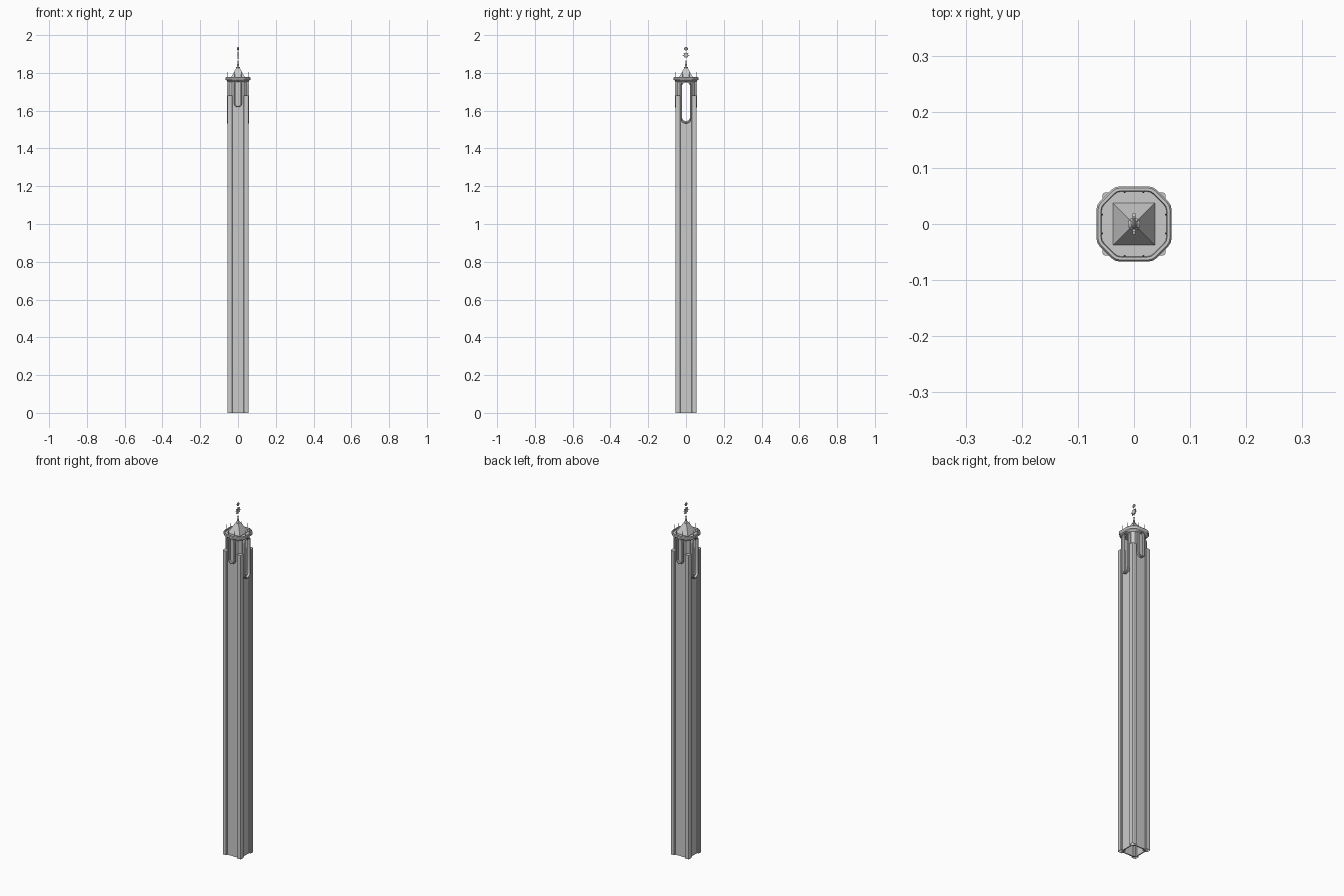
import bpy, bmesh, math
from mathutils import Matrix, Vector

if "Cube" in bpy.data.objects:
    bpy.data.objects.remove(bpy.data.objects["Cube"])


def link(name, bm, smooth=False):
    bmesh.ops.recalc_face_normals(bm, faces=bm.faces)
    me = bpy.data.meshes.new(name)
    bm.to_mesh(me)
    bm.free()
    ob = bpy.data.objects.new(name, me)
    bpy.context.collection.objects.link(ob)
    if smooth:
        bpy.ops.object.select_all(action='DESELECT')
        ob.select_set(True)
        bpy.context.view_layer.objects.active = ob
        bpy.ops.object.shade_smooth_by_angle(angle=math.radians(35))
    return ob


def loft(name, rings, cap_bottom=True, cap_top=True, closed=False, turn=None, smooth=False):
    """Skin a stack of (2D outline, height) rings."""
    bm = bmesh.new()
    loops = [[bm.verts.new((x, y, z)) for x, y in pts] for pts, z in rings]
    pairs = list(zip(loops, loops[1:])) + ([(loops[-1], loops[0])] if closed else [])
    for a, b in pairs:
        for i in range(len(a)):
            j = (i + 1) % len(a)
            bm.faces.new((a[i], a[j], b[j], b[i]))
    if not closed:
        if cap_bottom:
            bm.faces.new(loops[0])
        if cap_top:
            bm.faces.new(loops[-1])
    if turn:
        bm.transform(turn)
    return link(name, bm, smooth)


def octagon(a, b, r=0.0):
    """Half width a, half face length b, optionally eased corners."""
    p = [(a, -b), (a, b), (b, a), (-b, a), (-a, b), (-a, -b), (-b, -a), (b, -a)]
    if not r:
        return p
    out = []
    for i, q in enumerate(p):
        c = Vector(q)
        d0 = (Vector(p[i - 1]) - c).normalized() * r
        d1 = (Vector(p[(i + 1) % 8]) - c).normalized() * r
        for t in (0, 0.5, 1):
            out.append(tuple((c + d0) * (1 - t) ** 2 + c * 2 * t * (1 - t) + (c + d1) * t ** 2))
    return out


def circle(r, n=16):
    return [(r * math.cos(2 * math.pi * i / n), r * math.sin(2 * math.pi * i / n)) for i in range(n)]


def stadium(w, z0, z1, n=10):
    """Slot outline with round ends, in (across, up)."""
    pts = []
    for cz, s in ((z1 - w, 0), (z0 + w, math.pi)):
        pts += [(w * math.cos(s + math.pi * i / n), cz + w * math.sin(s + math.pi * i / n))
                for i in range(n + 1)]
    return pts


def facing(k):
    """Stand an outline upright; k = 0 front, 1 right, 2 back, 3 left."""
    return Matrix.Rotation(k * math.pi / 2, 4, 'Z') @ Matrix.Rotation(math.pi / 2, 4, 'X')


# hollow octagonal shaft
shaft = loft("shaft", [(octagon(0.047, 0.032), 0), (octagon(0.047, 0.032), 1.76),
                       (octagon(0.041, 0.028), 1.76), (octagon(0.041, 0.028), 0)], closed=True)

# see-through slot from side to side
cutter = loft("slot_cutter", [(stadium(0.021, 1.545, 1.75), -0.1), (stadium(0.021, 1.545, 1.75), 0.1)],
              turn=facing(1))
cutter.hide_render = True
cutter.hide_viewport = True
cutter.display_type = 'WIRE'
cut = shaft.modifiers.new("side_slots", 'BOOLEAN')
cut.operation = 'DIFFERENCE'
cut.solver = 'EXACT'
cut.object = cutter

# corner pillars with eased outer corner
e, i, r = 0.0565, 0.030, 0.006
outline = [(i, i), (e - 0.003, i), (e, i + 0.003), (e, e - r), (e - r * 0.3, e - r * 0.3),
           (e - r, e), (i + 0.003, e), (i, e - 0.003)]
for k in range(4):
    loft(f"corner_pillar_{k + 1}", [(outline, 0), (outline, 1.68)], cap_bottom=False,
         turn=Matrix.Rotation(k * math.pi / 2, 4, 'Z'))

# raised slot frames: short on front and back, long on the sides
for k in range(4):
    w, z0, z1 = (0.021, 1.618, 1.762) if k % 2 == 0 else (0.028, 1.532, 1.762)
    t = 0.007
    outer, inner = stadium(w, z0, z1), stadium(w - t, z0 + t, z1 - t)
    mid = stadium(w - 0.002, z0 + 0.002, z1 - 0.002)
    loft(f"slot_frame_{k + 1}", [(outer, 0.043), (outer, 0.057), (mid, 0.0595), (inner, 0.0595), (inner, 0.043)],
         closed=True, turn=facing(k), smooth=True)

# gallery with raised rim
loft("gallery", [(octagon(0.050, 0.031, 0.006), 1.752), (octagon(0.060, 0.031, 0.008), 1.760),
                 (octagon(0.064, 0.033, 0.008), 1.762), (octagon(0.067, 0.034, 0.009), 1.767),
                 (octagon(0.067, 0.034, 0.009), 1.774), (octagon(0.064, 0.033, 0.008), 1.778),
                 (octagon(0.059, 0.031, 0.008), 1.778), (octagon(0.058, 0.030, 0.008), 1.772)])

# slim posts round the gallery
for k in range(4):
    for s in (-1, 1):
        p = Matrix.Rotation(k * math.pi / 2, 4, 'Z') @ Vector((s * 0.017, -0.057, 0))
        loft(f"gallery_post_{k + 1}_{'left' if s < 0 else 'right'}",
             [(circle(0.0018, 8), 1.77), (circle(0.0012, 8), 1.798), (circle(0.0003, 8), 1.806)],
             turn=Matrix.Translation(p))

# pyramid roof
def square(h):
    return [(h, -h), (h, h), (-h, h), (-h, -h)]


loft("roof", [(square(0.037), 1.771), (square(0.037), 1.776), (square(0.004), 1.836)])

# turned finial base and needle
loft("finial", [(circle(a), z) for a, z in (
    (0.004, 1.822), (0.010, 1.826), (0.011, 1.829), (0.005, 1.833), (0.003, 1.838), (0.006, 1.842),
    (0.006, 1.845), (0.002, 1.850), (0.0012, 1.858), (0.004, 1.861), (0.0012, 1.865), (0.0007, 1.90),
    (0.0004, 2.0))], smooth=True)


# flat ornaments, thin from front and broad from the side
def star(rad, inner, n, z):
    return [((rad if j % 2 == 0 else inner) * math.cos(math.pi * j / n),
             z + (rad if j % 2 == 0 else inner) * math.sin(math.pi * j / n)) for j in range(2 * n)]


loft("star_ornament", [(star(0.019, 0.009, 8, 1.893), -0.003), (star(0.019, 0.009, 8, 1.893), 0.003)],
     turn=facing(1))
disc = [(y, 1.928 + z) for y, z in circle(0.010)]
disc_in = [(y, 1.928 + z) for y, z in circle(0.006)]
loft("disc_ornament", [(disc_in, -0.004), (disc, -0.001), (disc, 0.001), (disc_in, 0.004)],
     turn=facing(1), smooth=True)
